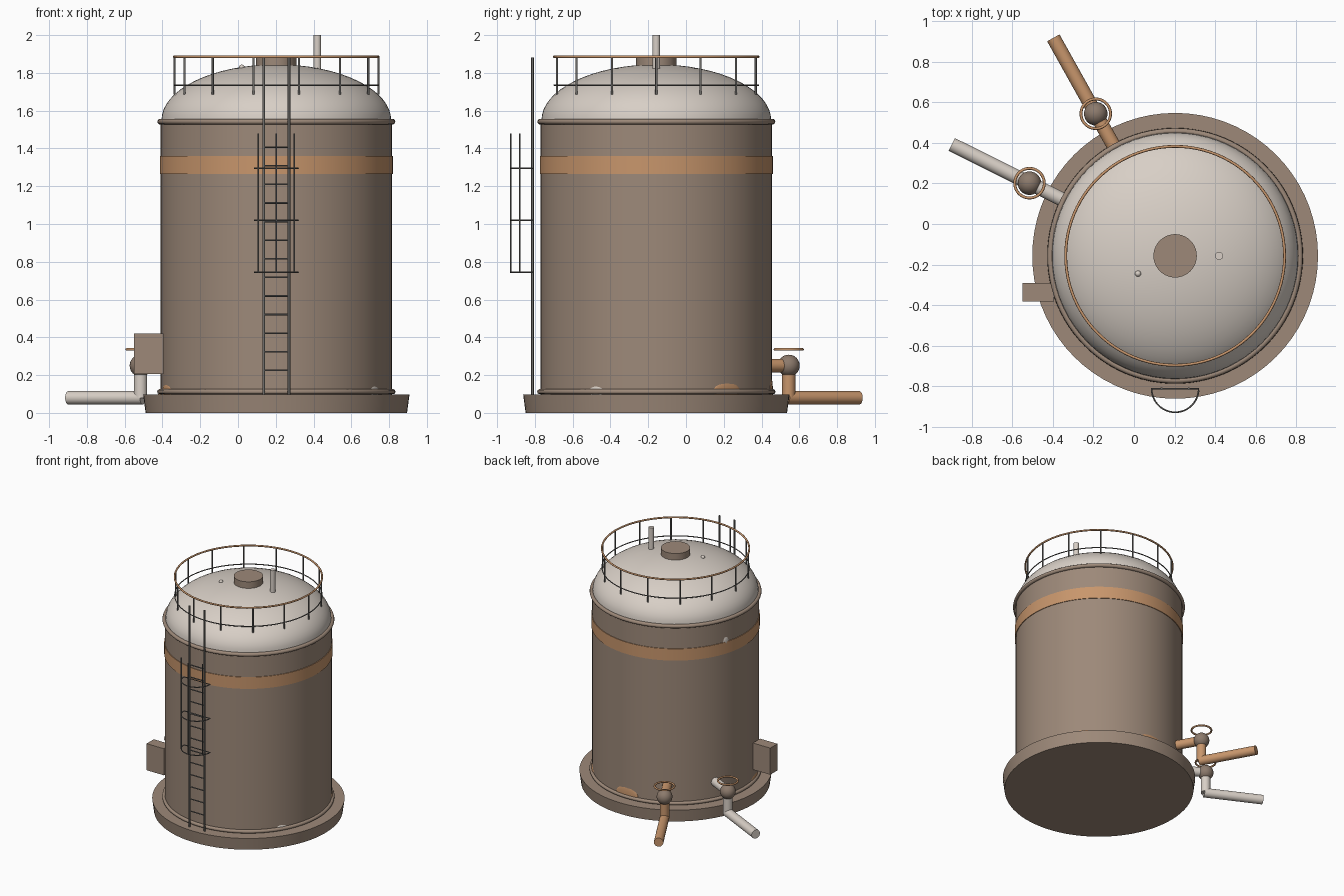
import bpy, math
from mathutils import Vector

if "Cube" in bpy.data.objects:
    bpy.data.objects.remove(bpy.data.objects["Cube"])

CX, CY = 0.203, -0.157          # tank axis


def material(name, rgb):
    lin = [(c / 255 / 12.92) if c / 255 <= 0.04045 else ((c / 255 + 0.055) / 1.055) ** 2.4 for c in rgb]
    m = bpy.data.materials.new(name)
    m.diffuse_color = (*lin, 1)
    m.use_nodes = True
    m.node_tree.nodes["Principled BSDF"].inputs["Base Color"].default_value = m.diffuse_color
    return m


TAUPE = material("taupe_paint", (157, 137, 121))
PALE = material("pale_grey_paint", (216, 207, 198))
ORANGE = material("rust_orange_paint", (200, 150, 108))
STEEL = material("dark_steel", (112, 110, 107))
VALVE = material("valve_brown", (140, 122, 108))


def finish(name, mat, smooth=True):
    o = bpy.context.object
    o.name = name
    o.data.materials.clear()
    o.data.materials.append(mat)
    if smooth:
        bpy.ops.object.shade_smooth_by_angle(angle=math.radians(40))
    return o


def rod(name, a, b, r, mat, verts=20):
    """Cylinder between two points."""
    a, b = Vector(a), Vector(b)
    d = b - a
    bpy.ops.mesh.primitive_cylinder_add(vertices=verts, radius=r, depth=d.length, location=(a + b) / 2,
                                        rotation=d.to_track_quat('Z', 'Y').to_euler())
    return finish(name, mat)


def ring(name, loc, R, r, mat, segs=96):
    bpy.ops.mesh.primitive_torus_add(major_radius=R, minor_radius=r, major_segments=segs,
                                     minor_segments=10, location=loc)
    return finish(name, mat)


def lathe(name, profile, mat, n=72):
    """Revolve an (r, z) profile around the tank axis; ends at r = 0 become poles."""
    verts, rows = [], []
    for r, z in profile:
        k = 1 if r < 1e-6 else n
        rows.append([len(verts) + i for i in range(k)])
        verts += [(CX + r * math.cos(2 * math.pi * i / n), CY + r * math.sin(2 * math.pi * i / n), z)
                  for i in range(k)]
    faces = []
    for lo, hi in zip(rows, rows[1:]):
        for i in range(n):
            j = (i + 1) % n
            if len(lo) == 1:
                faces.append((lo[0], hi[j], hi[i]))
            elif len(hi) == 1:
                faces.append((lo[i], lo[j], hi[0]))
            else:
                faces.append((lo[i], lo[j], hi[j], hi[i]))
    me = bpy.data.meshes.new(name)
    me.from_pydata(verts, [], faces)
    o = bpy.data.objects.new(name, me)
    bpy.context.collection.objects.link(o)
    bpy.ops.object.select_all(action='DESELECT')
    bpy.context.view_layer.objects.active = o
    o.select_set(True)
    return finish(name, mat)


def polar(deg, r, z):
    a = math.radians(deg)
    return (CX + r * math.cos(a), CY + r * math.sin(a), z)


# Base slab, tank wall, painted band, dome
lathe("base_slab", [(0, 0), (0.692, 0), (0.705, 0.097), (0, 0.097)], TAUPE)
lathe("tank_wall", [(0, 0.09), (0.612, 0.09), (0.612, 1.55), (0, 1.55)], TAUPE)
lathe("painted_band", [(0.605, 1.265), (0.617, 1.265), (0.617, 1.36), (0.605, 1.36)], ORANGE)
lathe("dome_roof", [(0.608 * math.cos(t * math.pi / 32), 1.55 + 0.295 * math.sin(t * math.pi / 32))
                    for t in range(16)] + [(0, 1.845)], PALE)
ring("bottom_flange", (CX, CY, 0.112), 0.617, 0.014, TAUPE)
ring("top_flange", (CX, CY, 1.542), 0.615, 0.015, TAUPE)

# Roof fittings
rod("roof_hatch", (CX, CY, 1.82), (CX, CY, 1.893), 0.107, TAUPE, 40)
rod("vent_pipe", (0.42, CY, 1.78), (0.42, CY, 2.0), 0.02, PALE)
bpy.ops.mesh.primitive_uv_sphere_add(segments=16, ring_count=10, radius=0.015, location=(0.02, -0.245, 1.829))
finish("roof_knob", PALE)

# Roof railing
ring("railing_top", (CX, CY, 1.885), 0.54, 0.007, ORANGE)
ring("railing_middle", (CX, CY, 1.735), 0.54, 0.004, STEEL)
for i in range(14):
    a = i * 360 / 14
    rod(f"railing_post_{i + 1}", polar(a, 0.54, 1.685), polar(a, 0.54, 1.885), 0.006, STEEL, 10)

# Ladder
LY = -0.813
for side, dx in (("left", -0.067), ("right", 0.067)):
    rod(f"ladder_rail_{side}", (CX + dx, LY, 0.097), (CX + dx, LY, 1.882), 0.007, STEEL, 10)
for i in range(13):
    z = 0.225 + i * 0.0985
    rod(f"ladder_rung_{i + 1}", (CX - 0.067, LY, z), (CX + 0.067, LY, z), 0.0045, STEEL, 8)

# Safety cage: half hoops and upright bars
HOOP = 0.116
for n, z in enumerate((0.745, 1.02, 1.295)):
    cu = bpy.data.curves.new(f"cage_hoop_{n + 1}", 'CURVE')
    cu.dimensions = '3D'
    cu.bevel_depth = 0.004
    cu.bevel_resolution = 1
    sp = cu.splines.new('POLY')
    sp.points.add(24)
    for i, p in enumerate(sp.points):
        a = math.pi + math.pi * i / 24
        p.co = (CX + HOOP * math.cos(a), LY + HOOP * math.sin(a), z, 1)
    sp.use_cyclic_u = True
    cu.materials.append(STEEL)
    bpy.context.collection.objects.link(bpy.data.objects.new(f"cage_hoop_{n + 1}", cu))
for i, deg in enumerate((215, 270, 325)):
    a = math.radians(deg)
    x, y = CX + HOOP * math.cos(a), LY + HOOP * math.sin(a)
    rod(f"cage_bar_{i + 1}", (x, y, 0.745), (x, y, 1.48), 0.004, STEEL, 8)

# Control box
bpy.ops.mesh.primitive_cube_add(size=1, location=(-0.472, -0.337, 0.313))
bpy.context.object.scale = (0.155, 0.092, 0.215)
finish("control_box", TAUPE, False)

# Two valve outlets
for name, deg, mat in (("pale", 153.5, PALE), ("orange", 119.2, ORANGE)):
    rod(f"{name}_inlet_pipe", polar(deg, 0.58, 0.25), polar(deg, 0.803, 0.25), 0.035, mat, 24)
    rod(f"{name}_drop_pipe", polar(deg, 0.803, 0.25), polar(deg, 0.803, 0.08), 0.035, mat, 24)
    rod(f"{name}_outlet_pipe", polar(deg, 0.79, 0.08), polar(deg, 1.232, 0.08), 0.035, mat, 24)
    bpy.ops.mesh.primitive_uv_sphere_add(segments=28, ring_count=16, radius=0.058, location=polar(deg, 0.803, 0.25))
    finish(f"{name}_valve_body", VALVE)
    ring(f"{name}_handwheel", polar(deg, 0.803, 0.336), 0.073, 0.007, ORANGE, 40)

# Weathered paint patches: flattened blobs barely standing out of the wall
for i, (deg, z, w, h, mat) in enumerate(((38, 0.115, 0.09, 0.05, ORANGE), (89, 0.12, 0.1, 0.075, ORANGE),
                                         (197, 0.115, 0.08, 0.04, ORANGE), (-31.5, 0.115, 0.05, 0.03, PALE),
                                         (162, 1.36, 0.03, 0.045, PALE))):
    bpy.ops.mesh.primitive_uv_sphere_add(segments=24, ring_count=12, radius=1, location=polar(deg, 0.604, z),
                                         rotation=(0, 0, math.radians(deg)))
    bpy.context.object.scale = (0.013, w, h)
    finish(f"paint_patch_{i + 1}", mat)
